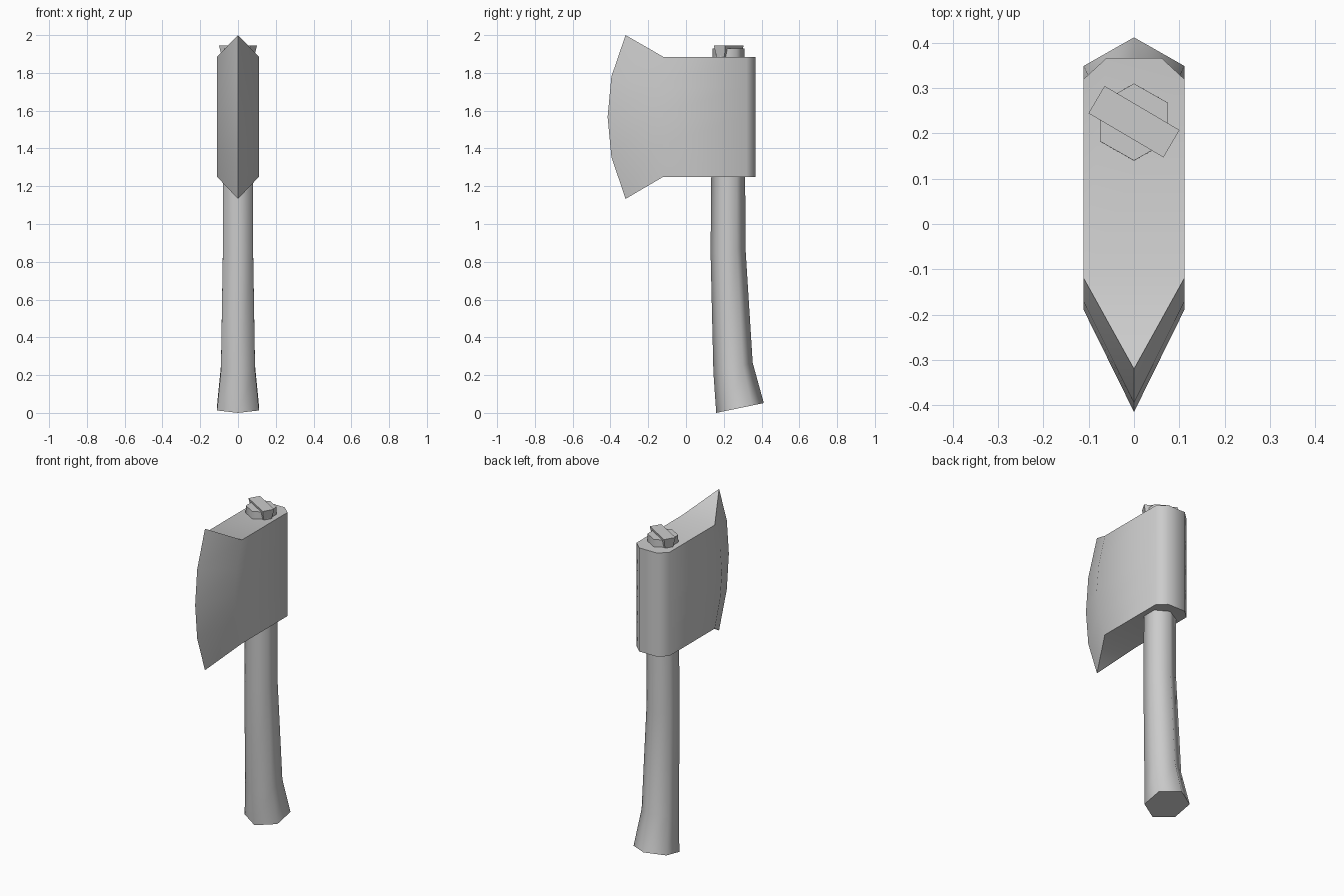
import bpy, math
from mathutils import Vector, Matrix

if "Cube" in bpy.data.objects:
    bpy.data.objects.remove(bpy.data.objects["Cube"])


def make_object(name, verts, faces, angle):
    mesh = bpy.data.meshes.new(name)
    mesh.from_pydata(verts, [], faces)
    mesh.update()
    obj = bpy.data.objects.new(name, mesh)
    bpy.context.collection.objects.link(obj)
    bpy.ops.object.select_all(action='DESELECT')
    obj.select_set(True)
    bpy.context.view_layer.objects.active = obj
    bpy.ops.object.shade_smooth_by_angle(angle=math.radians(angle))
    return obj


def side_faces(rows, n):
    return [(r * n + i, r * n + (i + 1) % n, (r + 1) * n + (i + 1) % n, (r + 1) * n + i)
            for r in range(rows - 1) for i in range(n)]


# Axe head: stacked horizontal outlines, each with one cutting-edge point
# (edge y, edge z, cheek front y, body z)
rows = [(-0.32, 1.133, -0.12, 1.25),
        (-0.395, 1.355, -0.172, 1.41),
        (-0.415, 1.567, -0.19, 1.567),
        (-0.395, 1.78, -0.172, 1.725),
        (-0.32, 2.0, -0.12, 1.885)]
verts = []
for ey, ez, cy, bz in rows:
    half = [(0.111, cy), (0.111, 0.32), (0.06, 0.367)]
    verts.append((0, ey, ez))
    verts += [(x, y, bz) for x, y in half]
    verts += [(-x, y, bz) for x, y in reversed(half)]
n = 7
top = (len(rows) - 1) * n
faces = side_faces(len(rows), n)
faces += [(6, 1, 0), (6, 5, 4, 3, 2, 1)]
faces += [(top, top + 1, top + 6), tuple(top + i for i in range(1, 7))]
make_object("axe_head", verts, faces, 65)

# Handle: six-sided sections along a gentle curve
# (front y, front z, back y, back z, half width)
sections = [(0.16, 0.0, 0.412, 0.052, 0.111),
            (0.145, 0.215, 0.353, 0.265, 0.09),
            (0.13, 0.85, 0.315, 0.87, 0.08),
            (0.14, 1.93, 0.31, 1.93, 0.075)]
verts = []
for fy, fz, by, bz, w in sections:
    for i in range(6):
        a = math.radians(60 * i)
        t = (1 - math.cos(a)) / 2
        verts.append((w * math.sin(a) / math.sin(math.pi / 3),
                      fy + (by - fy) * t, fz + (bz - fz) * t))
faces = side_faces(len(sections), 6) + [tuple(range(5, -1, -1)), tuple(range(18, 24))]
make_object("handle", verts, faces, 65)

# Wedge: tapered block driven diagonally into the handle top
turn = Matrix.Rotation(math.radians(-30.5), 4, 'Z')
verts = []
for lx, ly, z in [(0.08, 0.02, 1.86), (0.096, 0.035, 1.945)]:
    for sx, sy in [(-1, -1), (1, -1), (1, 1), (-1, 1)]:
        p = turn @ Vector((sx * lx, sy * ly, 0))
        verts.append((p.x, p.y + 0.226, z))
faces = side_faces(2, 4) + [(3, 2, 1, 0), (4, 5, 6, 7)]
make_object("wedge", verts, faces, 65)
